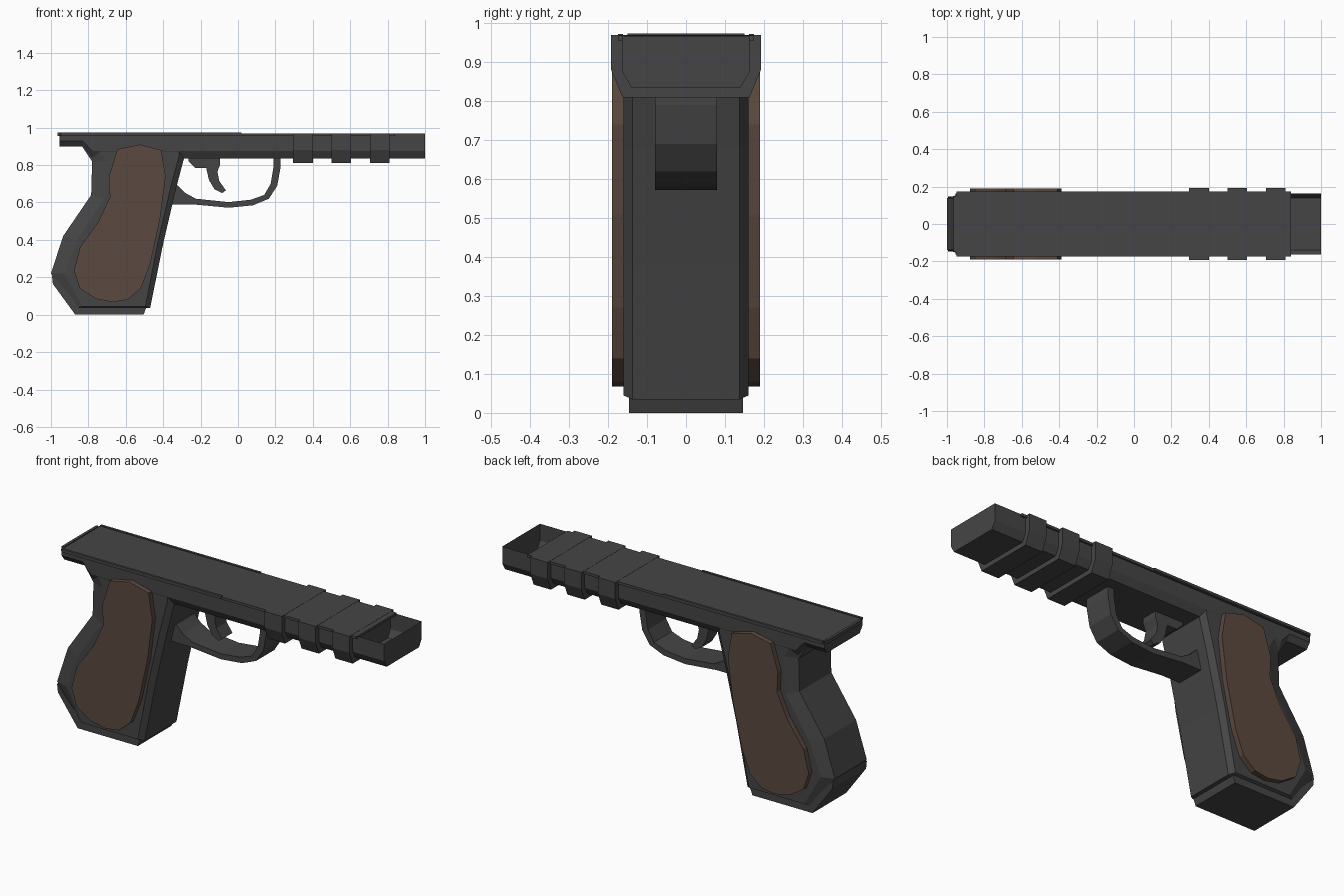
import bpy, bmesh

if "Cube" in bpy.data.objects:
    bpy.data.objects.remove(bpy.data.objects["Cube"])


def material(name, rgb):
    m = bpy.data.materials.new(name)
    m.diffuse_color = (*rgb, 1)
    m.use_nodes = True
    m.node_tree.nodes["Principled BSDF"].inputs["Base Color"].default_value = m.diffuse_color
    return m


METAL = material("dark_metal", (0.06, 0.06, 0.062))
WOOD = material("brown_grip", (0.105, 0.068, 0.05))


def finish(bm, name, mat):
    bmesh.ops.recalc_face_normals(bm, faces=bm.faces)
    me = bpy.data.meshes.new(name)
    bm.to_mesh(me)
    bm.free()
    me.materials.append(mat)
    ob = bpy.data.objects.new(name, me)
    bpy.context.collection.objects.link(ob)
    return ob


def loft(name, rings, mat=METAL, closed=True):
    """Skin equal-length rings and cap both ends."""
    bm = bmesh.new()
    vs = [[bm.verts.new(p) for p in r] for r in rings]
    n = len(rings[0])
    for a, b in zip(vs, vs[1:]):
        for i in range(n if closed else n - 1):
            j = (i + 1) % n
            bm.faces.new((a[i], a[j], b[j], b[i]))
    bm.faces.new(vs[0])
    bm.faces.new(vs[-1])
    return finish(bm, name, mat)


def ring(profile, y):
    return [(x, y, z) for x, z in profile]


def slab(name, profile, half):
    return loft(name, [ring(profile, -half), ring(profile, half)])


def channel(x, bottom, top, w_top, w_bot, rise):
    return [(x, -w_top, top), (x, -w_top, bottom + rise), (x, -w_bot, bottom),
            (x, w_bot, bottom), (x, w_top, bottom + rise), (x, w_top, top)]


def box(name, x0, x1, y0, y1, z0, z1):
    loft(name, [[(x, y0, z0), (x, y1, z0), (x, y1, z1), (x, y0, z1)] for x in (x0, x1)])


# frame: chamfered tray, open on top
loft("frame", [channel(x, b, 0.968, 0.163, 0.14, r) for x, b, r in
               ((-0.955, 0.9, 0.03), (-0.83, 0.9, 0.03), (-0.78, 0.835, 0.04),
                (1.0, 0.835, 0.04))], closed=False)

# cover plate over the tray, stopping short of the muzzle end
outline = [(-0.945, -0.173), (0.84, -0.173), (0.84, 0.173), (-0.945, 0.173), (-0.96, 0.13), (-0.96, -0.13)]
loft("top_plate", [[(x, y, z) for x, y in outline] for z in (0.955, 0.969)])

# raised side rails and rear lip
for s, label in ((-1, "front"), (1, "back")):
    box("rail_" + label, -0.95, 0.02, *sorted((s * 0.162, s * 0.175)), 0.96, 0.973)
box("rear_lip", -0.965, -0.95, -0.15, 0.15, 0.955, 0.974)

# three ribs wrapped around the forward frame
for i in range(3):
    x = 0.295 + i * 0.205
    loft(f"rib_{i + 1}", [channel(v, 0.81, 0.97, 0.192, 0.163, 0.07)
                          for v in (x, x + 0.105)])

# grip body with chamfered front and back edges
grip = [(-0.84, 0.91), (-0.78, 0.82), (-0.785, 0.64), (-0.935, 0.42), (-1.0, 0.22),
        (-0.87, 0.035), (-0.47, 0.035), (-0.4, 0.38), (-0.33, 0.68), (-0.285, 0.85), (-0.285, 0.91)]
face = [(-0.76, 0.91), (-0.705, 0.82), (-0.715, 0.62), (-0.86, 0.4), (-0.93, 0.22),
        (-0.83, 0.045), (-0.495, 0.045), (-0.43, 0.38), (-0.36, 0.68), (-0.315, 0.85), (-0.315, 0.91)]
loft("grip_body", [ring(face, -0.161), ring(grip, -0.138), ring(grip, 0.138), ring(face, 0.161)])

# magazine base
slab("magazine_base", [(-0.995, 0.21), (-0.99, 0.165), (-0.87, 0.0), (-0.505, 0.0),
                       (-0.49, 0.04), (-0.85, 0.05)], 0.146)

# brown grip panels with stepped edge
panel = [(-0.645, 0.885), (-0.525, 0.91), (-0.41, 0.88), (-0.387, 0.74), (-0.417, 0.51),
         (-0.47, 0.27), (-0.52, 0.14), (-0.59, 0.08), (-0.67, 0.068), (-0.76, 0.085), (-0.845, 0.14),
         (-0.877, 0.235), (-0.845, 0.36), (-0.745, 0.5), (-0.685, 0.63), (-0.69, 0.74)]
for s, label in ((-1, "front"), (1, "back")):
    bm = bmesh.new()
    a = [bm.verts.new(p) for p in ring(panel, s * 0.15)]
    b = [bm.verts.new(p) for p in ring(panel, s * 0.178)]
    for i in range(len(panel)):
        j = (i + 1) % len(panel)
        bm.faces.new((a[i], a[j], b[j], b[i]))
    cap = bm.faces.new(b)
    bmesh.ops.inset_individual(bm, faces=[cap], thickness=0.028, use_even_offset=True)
    for v in cap.verts:
        v.co.y = s * 0.19
    finish(bm, "grip_panel_" + label, WOOD)

# trigger guard
slab("trigger_guard", [(-0.35, 0.59), (-0.24, 0.59), (-0.05, 0.572), (0.08, 0.585), (0.165, 0.62),
                       (0.21, 0.69), (0.228, 0.79), (0.228, 0.85), (0.19, 0.85), (0.19, 0.79),
                       (0.175, 0.7), (0.14, 0.64), (0.07, 0.615), (-0.05, 0.602),
                       (-0.225, 0.62), (-0.28, 0.65), (-0.32, 0.69), (-0.36, 0.69)], 0.079)

# trigger
slab("trigger", [(-0.265, 0.85), (-0.265, 0.82), (-0.23, 0.785), (-0.17, 0.785), (-0.155, 0.72),
                 (-0.125, 0.67), (-0.085, 0.65), (-0.065, 0.665), (-0.1, 0.715),
                 (-0.11, 0.765), (-0.095, 0.805), (-0.095, 0.85)], 0.045)
